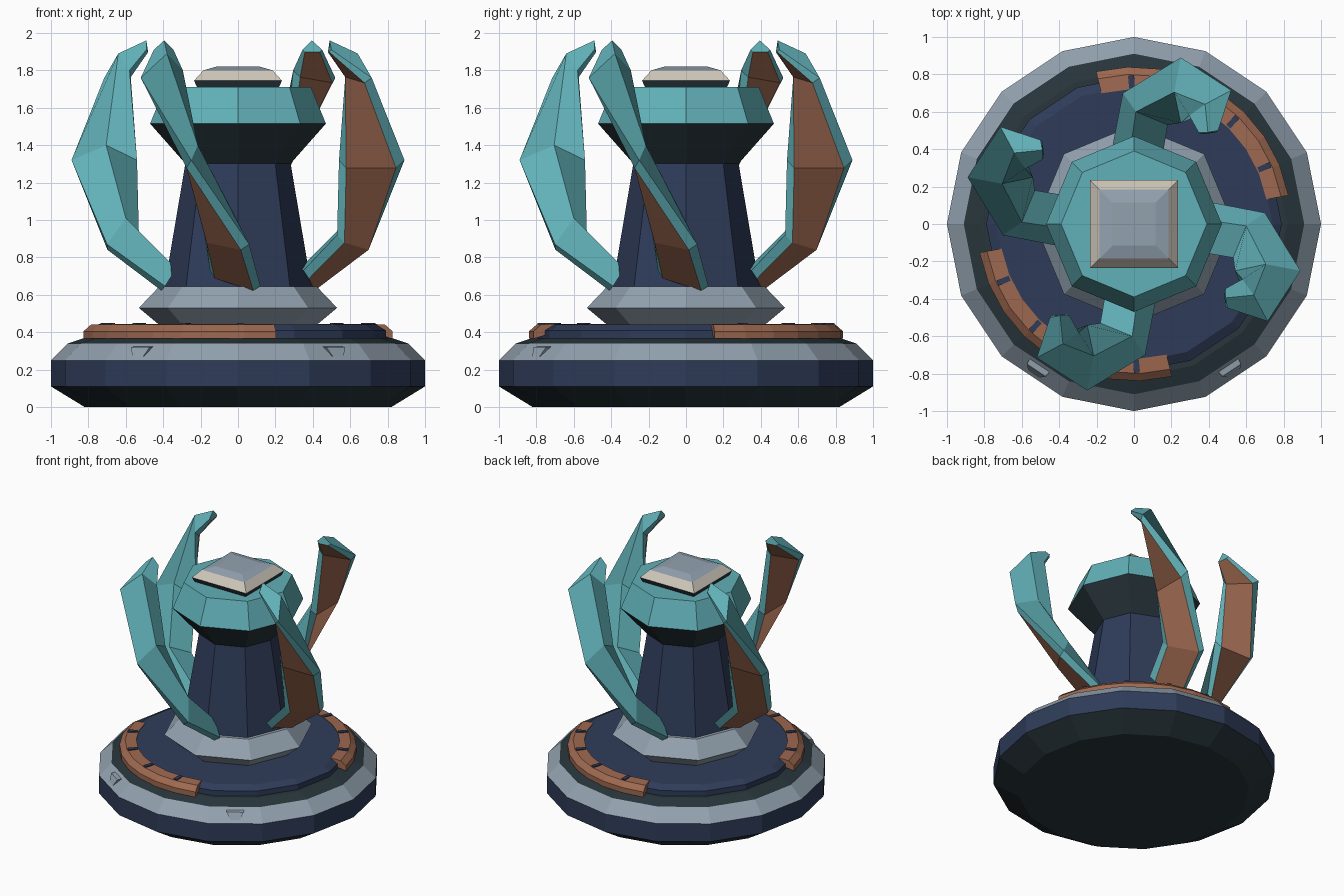
import bpy, bmesh
from math import cos, sin, pi, radians
from mathutils import Vector, Matrix

cube = bpy.data.objects.get("Cube")
if cube:
    bpy.data.objects.remove(cube, do_unlink=True)


def material(name, rgb):
    m = bpy.data.materials.new(name)
    m.use_nodes = True
    colour = (*rgb, 1.0)
    m.diffuse_color = colour
    m.node_tree.nodes["Principled BSDF"].inputs["Base Color"].default_value = colour
    return m


teal = material("teal", (0.12, 0.44, 0.48))
navy = material("navy", (0.028, 0.045, 0.1))
dark = material("dark slate", (0.021, 0.036, 0.044))
grey = material("blue grey", (0.29, 0.36, 0.43))
copper = material("copper", (0.34, 0.14, 0.08))
cream = material("cream", (0.62, 0.57, 0.49))


def finish(name, bm, mats):
    bmesh.ops.recalc_face_normals(bm, faces=bm.faces)
    mesh = bpy.data.meshes.new(name)
    bm.to_mesh(mesh)
    bm.free()
    for m in mats:
        mesh.materials.append(m)
    obj = bpy.data.objects.new(name, mesh)
    bpy.context.collection.objects.link(obj)
    return obj


def loft(name, rings, mats, band_material):
    """Skin closed rings of points; band_material(band, side) picks each colour."""
    bm = bmesh.new()
    rows = [[bm.verts.new(p) for p in ring] for ring in rings]
    n = len(rows[0])
    for b in range(len(rows) - 1):
        for s in range(n):
            t = (s + 1) % n
            f = bm.faces.new((rows[b][s], rows[b][t], rows[b + 1][t], rows[b + 1][s]))
            f.material_index = band_material(b, s)
    last = len(rows) - 2
    bm.faces.new(rows[0][::-1]).material_index = band_material(0, 0)
    bm.faces.new(rows[-1]).material_index = band_material(last, 0)
    return finish(name, bm, mats)


def turned(name, sides, profile, mats, bands=None, start=0.0):
    """Faceted turned solid from (radius, height) pairs."""
    rings = [[(r * cos(start + 2 * pi * i / sides), r * sin(start + 2 * pi * i / sides), z)
              for i in range(sides)] for r, z in profile]
    return loft(name, rings, mats, lambda b, s: bands[b] if bands else 0)


# Base and turntable
turned("base", 16, [(0.82, 0), (1, 0.11), (1, 0.25), (0.91, 0.34), (0.82, 0.37)],
       [dark, navy, grey], [0, 1, 2, 0])
turned("turntable", 16, [(0.79, 0.36), (0.79, 0.41), (0.74, 0.44)], [navy])

# Collar, column and head
turned("collar", 8, [(0.41, 0.43), (0.53, 0.53), (0.42, 0.645)], [grey])
turned("column", 8, [(0.4, 0.6), (0.28, 1.31)], [navy])
turned("head", 8, [(0.28, 1.3), (0.47, 1.515), (0.39, 1.71)], [dark, teal], [0, 1])

# Square cap on the head
root2 = 2 ** 0.5
turned("cap", 4, [(w * root2, z) for w, z in
                  [(0.215, 1.7), (0.235, 1.745), (0.185, 1.8), (0.115, 1.82)]],
       [dark, cream, grey], [0, 1, 2], pi / 4)


# Curved rails with dark slots
rail_section = [(0.72, 0.4), (0.72, 0.445), (0.8, 0.44), (0.84, 0.405), (0.84, 0.365)]
for half, side in enumerate(("back", "front")):
    rings = []
    for i in range(9):
        a = radians(10.5 + 93.5 * i / 8) + pi * half
        rings.append([(r * cos(a), r * sin(a), z) for r, z in rail_section])
    loft(side + "_rail", rings, [copper], lambda b, s: 0)
    for k in range(1, 5):
        bm = bmesh.new()
        turn = Matrix.Rotation(radians(22.5 * k + 1) + pi * half, 4, "Z")
        place = Matrix.Translation((0.76, 0, 0.445))
        bmesh.ops.create_cube(bm, size=1, matrix=turn @ place @ Matrix.Diagonal((0.07, 0.03, 0.009, 1)))
        finish(f"{side}_rail_slot_{k}", bm, [navy])


# Twisted claws: each ring gives the outer edge, back ridge and inner edge
claw_rings = [
    ((0.39, 0.12, 0.646), (0.33, 0.03, 0.74), (0.35, -0.15, 0.73)),
    ((0.7, 0.06, 0.87), (0.6, -0.01, 1.01), (0.53, -0.18, 0.92)),
    ((0.89, -0.25, 1.32), (0.705, -0.215, 1.4), (0.54, -0.25, 1.32)),
    ((0.715, -0.52, 1.76), (0.64, -0.38, 1.89), (0.58, -0.295, 1.8)),
    ((0.5, -0.45, 1.91), (0.49, -0.395, 1.96), (0.49, -0.345, 1.91)),
]


def claw_section(outer, ridge, inner):
    outer, ridge, inner = Vector(outer), Vector(ridge), Vector(inner)
    across = inner - outer
    face_dir = Vector((-across.y, across.x, 0)).normalized()
    push = face_dir * min(0.025, across.length * 0.1) + Vector((0, 0, -across.length * 0.12))
    return [outer, ridge, inner, inner - across * 0.11 + push, outer + across * 0.13 + push]


for k, side in enumerate(("left", "back", "right", "front")):
    spin = Matrix.Rotation(k * pi / 2, 3, "Z")
    rings = [[spin @ p for p in claw_section(*ring)] for ring in claw_rings]
    loft(side + "_claw", rings, [teal, copper], lambda b, s: 1 if s == 3 else 0)

# Small lugs on the front bevel
for side, angle in (("left", -56.25), ("right", -123.75)):
    spin = Matrix.Rotation(radians(angle), 3, "Z")
    low = [(0.92, -0.035, 0.27), (0.965, -0.035, 0.27), (0.965, 0.035, 0.27), (0.92, 0.035, 0.27)]
    high = [(0.89, -0.065, 0.325), (0.94, -0.06, 0.32), (0.94, 0.06, 0.32), (0.89, 0.065, 0.325)]
    loft(side + "_lug", [[spin @ Vector(p) for p in ring] for ring in (low, high)],
         [grey], lambda b, s: 0)
